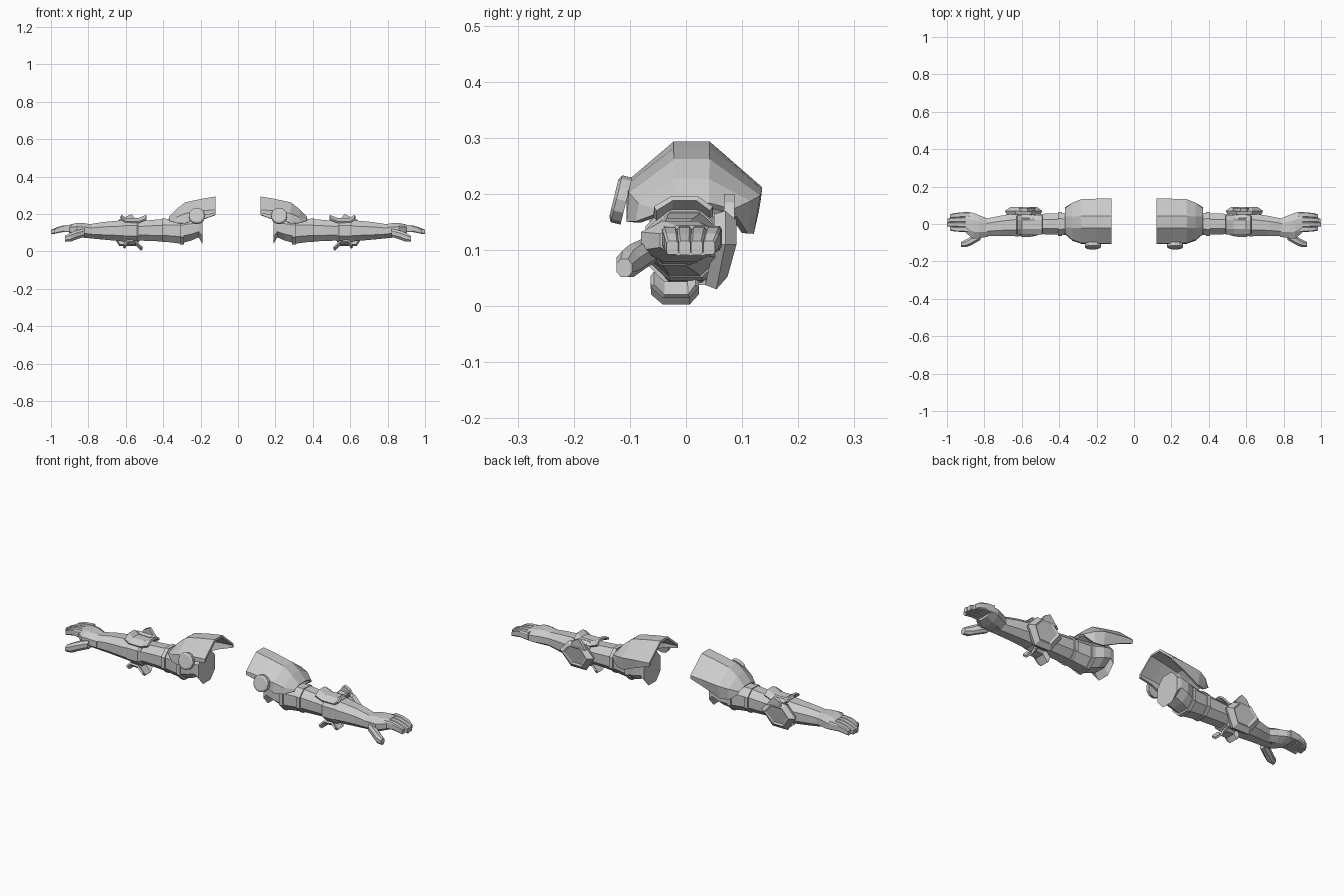
import bpy, bmesh, math
from mathutils import Vector

cube = bpy.data.objects.get("Cube")
if cube:
    bpy.data.objects.remove(cube, do_unlink=True)

# One grey for the whole suit of armour
GREY = bpy.data.materials.new("armour grey")
GREY.use_nodes = True
GREY.diffuse_color = (.6, .6, .6, 1)
bsdf = GREY.node_tree.nodes["Principled BSDF"]
bsdf.inputs["Base Color"].default_value = GREY.diffuse_color
bsdf.inputs["Roughness"].default_value = .7


def skin(name, rings, side, closed=True, thick=0):
    """Bridge rings of points into a solid, or strips of points into a plate."""
    bm = bmesh.new()
    rows = [[bm.verts.new((p[0] * side, p[1], p[2])) for p in ring] for ring in rings]
    n = len(rows[0])
    for a, b in zip(rows, rows[1:]):
        for i in range(n if closed else n - 1):
            j = (i + 1) % n
            bm.faces.new((a[i], a[j], b[j], b[i]))
    if closed:
        bm.faces.new(rows[0])
        bm.faces.new(rows[-1])
    bmesh.ops.recalc_face_normals(bm, faces=bm.faces)
    mesh = bpy.data.meshes.new(name)
    bm.to_mesh(mesh)
    bm.free()
    mesh.materials.append(GREY)
    ob = bpy.data.objects.new(name, mesh)
    bpy.context.collection.objects.link(ob)
    if thick:
        mod = ob.modifiers.new("thickness", "SOLIDIFY")
        mod.thickness = thick
        mod.offset = 0


def octagon(x, cy, cz, ry, rz, c):
    corners = [(1, c), (c, 1), (-c, 1), (-1, c), (-1, -c), (-c, -1), (c, -1), (1, -c)]
    return [(x, cy + ry * u, cz + rz * v) for u, v in corners]


def limb(name, stations, side, chamfer=.45):
    skin(name, [octagon(*s, chamfer) for s in stations], side)


# Stations along each part: x, centre y, centre z, half width, half height
UPPER = [(.19, .01, .12, .07, .08), (.21, .01, .13, .075, .055), (.25, .01, .12, .075, .062),
         (.31, 0, .11, .064, .068), (.4, 0, .113, .056, .06), (.53, 0, .11, .054, .052)]
FORE = [(.52, 0, .11, .055, .052), (.62, -.003, .11, .063, .056),
        (.72, -.01, .11, .053, .047), (.82, -.022, .107, .045, .034)]
CUFF = [(.53, 0, .11, .06, .058), (.54, 0, .11, .068, .064),
        (.6, 0, .11, .069, .064), (.615, 0, .11, .062, .058)]
PALM = [(.78, -.02, .108, .048, .036), (.83, -.014, .114, .062, .038), (.86, -.01, .116, .07, .036),
        (.9, .008, .117, .054, .027)]
THUMB = [(.82, -.065, .1, .02, .022), (.87, -.09, .086, .023, .024),
         (.895, -.103, .076, .021, .024), (.925, -.11, .068, .014, .016)]
PAD = [
    (.12, [(-.1, .205), (-.1, .22), (-.02, .288), (.04, .288), (.13, .21), (.128, .195)]),
    (.19, [(-.1, .19), (-.1, .215), (-.02, .276), (.04, .276), (.13, .205), (.124, .17)]),
    (.28, [(-.1, .15), (-.097, .2), (-.02, .257), (.04, .257), (.127, .195), (.115, .13)]),
    (.325, [(-.085, .15), (-.08, .18), (-.02, .222), (.04, .222), (.11, .185), (.105, .13)]),
    (.365, [(-.05, .163), (-.045, .17), (-.015, .18), (.04, .18), (.08, .17), (.085, .16)])]
HEX = [(-.1, 0), (-.045, .06), (.045, .06), (.1, 0), (.045, -.08), (-.045, -.08)]

for label, side in (("left", 1), ("right", -1)):
    # Arm segments and raised bands
    limb(label + "_upper_arm", UPPER, side)
    limb(label + "_forearm", FORE, side)
    limb(label + "_elbow_cuff", CUFF, side)
    for i, (x, cz, r) in enumerate([(.3, .11, .072), (.395, .113, .064)]):
        limb(f"{label}_arm_band_{i + 1}", [(x - .01, 0, cz, r, r), (x + .01, 0, cz, r, r)], side)

    # Hollow shoulder shell and the tilted disc on its front
    skin(label + "_shoulder_shell", [[(x, y, z) for y, z in row] for x, row in PAD],
         side, closed=False, thick=.012)
    normal, up = Vector((0, -.97, .24)), Vector((0, .24, .97))
    rings = []
    for depth, r in ((-.012, .043), (.006, .043), (.011, .034)):
        centre = Vector((.22, -.118, .19)) + normal * depth
        angles = [math.tau * k / 12 for k in range(12)]
        rings.append([centre + Vector((r * math.cos(a), 0, 0)) + up * r * math.sin(a)
                      for a in angles])
    skin(label + "_shoulder_disc", rings, side)

    # Flared plates above and below the elbow
    for name, profile, spread, droop in (
            ("top", [(.49, .19), (.53, .174), (.6, .174), (.625, .192)],
             (-.055, -.025, .02, .045), -.018),
            ("bottom", [(.515, .006), (.545, .037), (.59, .04), (.61, .018)],
             (-.06, -.04, .005, .02), .018)):
        skin(f"{label}_elbow_{name}_plate",
             [[(x, y, z + (droop if k in (0, 3) else 0)) for k, y in enumerate(spread)]
              for x, z in profile], side, closed=False, thick=.01)

    # Hexagonal elbow guard at the back, its lower edge leaning in, with a recessed face
    skin(label + "_elbow_guard",
         [[(.59 + u * s, y + min(v, 0) * .2, .11 + v * s) for u, v in HEX]
          for y, s in ((.05, .9), (.07, 1), (.09, .72), (.085, .6))], side)
    # Pointed fin rising from the guard
    skin(label + "_elbow_fin", [[(.53, y, .15), (.62, y, .15), (.6, y, .185), (.57, y, .2)]
                                for y in (.068, .086)], side)

    # Hand: palm with flared wrist, four close-set boxy fingers and a thumb
    limb(label + "_palm", PALM, side)
    limb(label + "_thumb", THUMB, side)
    for i, tip in enumerate((.985, 1, .998, .985)):
        y = -.03 + .027 * i
        limb(f"{label}_finger_{i + 1}",
             [(.88, y, .122, .0135, .021), (.93, y * .95, .122, .0135, .018),
              (.965, y * .88, .114, .0125, .016), (tip, y * .8, .104, .0105, .012)], side, .7)
